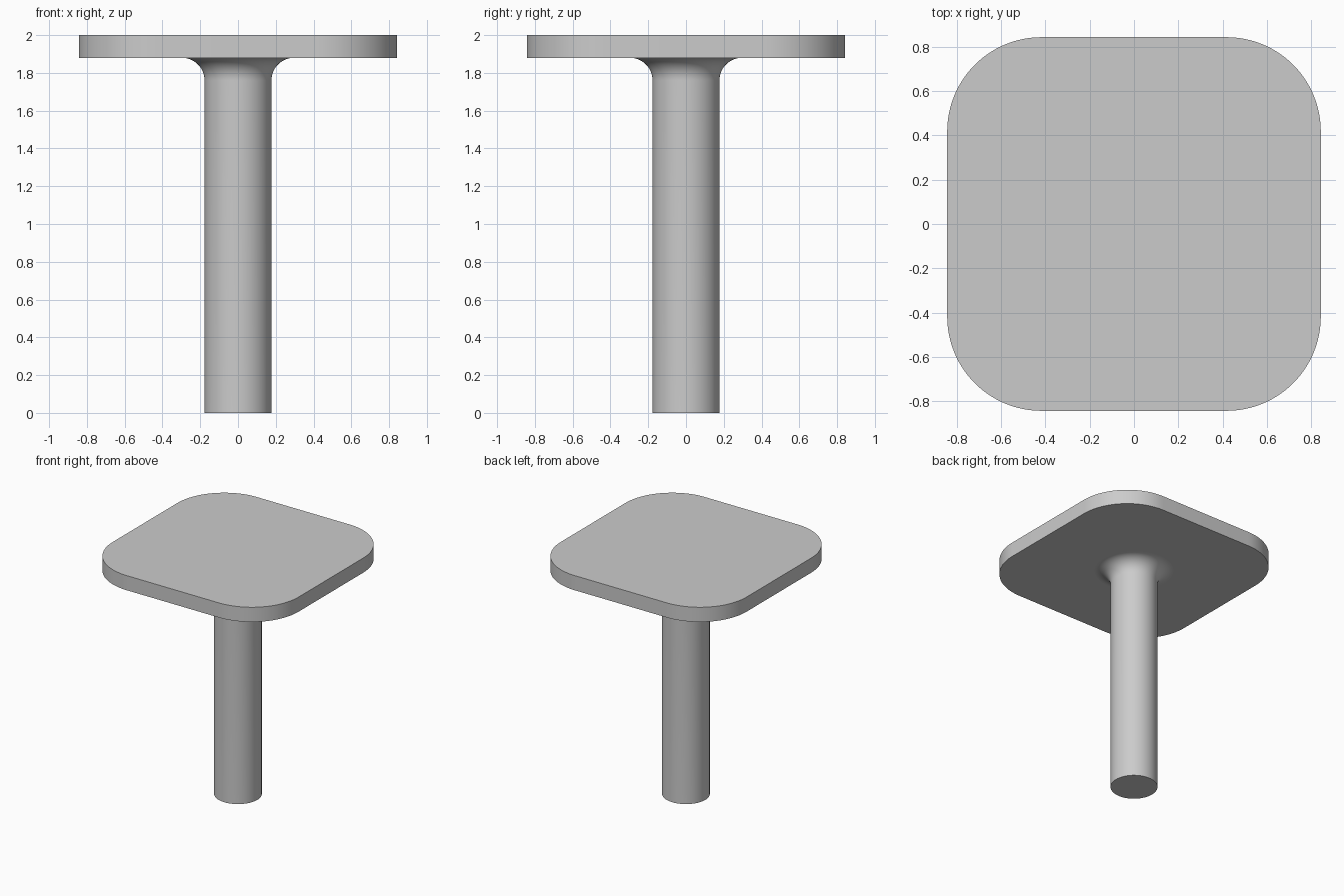
import bpy, bmesh
from math import pi, sin, cos, radians

cube = bpy.data.objects.get("Cube")
if cube:
    bpy.data.objects.remove(cube, do_unlink=True)

TOP, UNDERSIDE = 2.0, 1.88
HALF, CORNER = 0.843, 0.425
STEM_R, FILLET = 0.177, 0.12

grey = bpy.data.materials.new("light_grey")
grey.use_nodes = True
colour = (0.6, 0.6, 0.6, 1)
grey.diffuse_color = colour
grey.node_tree.nodes["Principled BSDF"].inputs["Base Color"].default_value = colour


def finish(bm, name):
    """Turn a bmesh into a smooth object with sharp edges kept."""
    bmesh.ops.recalc_face_normals(bm, faces=bm.faces)
    mesh = bpy.data.meshes.new(name)
    bm.to_mesh(mesh)
    bm.free()
    mesh.materials.append(grey)
    obj = bpy.data.objects.new(name, mesh)
    bpy.context.collection.objects.link(obj)
    bpy.ops.object.select_all(action="DESELECT")
    obj.select_set(True)
    bpy.context.view_layer.objects.active = obj
    bpy.ops.object.shade_smooth_by_angle(angle=radians(30))
    return obj


# Table top: rounded square outline, extruded upward
bm = bmesh.new()
steps = 24
centre = HALF - CORNER
outline = []
for sx, sy, start in ((1, 1, 0), (-1, 1, pi / 2), (-1, -1, pi), (1, -1, 3 * pi / 2)):
    for i in range(steps + 1):
        a = start + pi / 2 * i / steps
        outline.append(bm.verts.new((sx * centre + CORNER * cos(a),
                                     sy * centre + CORNER * sin(a), UNDERSIDE)))
base = bm.faces.new(outline)
extruded = bmesh.ops.extrude_face_region(bm, geom=[base], use_keep_orig=True)
raised = [v for v in extruded["geom"] if isinstance(v, bmesh.types.BMVert)]
bmesh.ops.translate(bm, verts=raised, vec=(0, 0, TOP - UNDERSIDE))
finish(bm, "table_top")

# Stem: straight column flaring into the underside, turned around z
bm = bmesh.new()
profile = [(0, 0), (STEM_R, 0)]
for i in range(17):
    a = pi / 2 * i / 16
    profile.append((STEM_R + FILLET * (1 - cos(a)), UNDERSIDE - FILLET * (1 - sin(a))))
points = [bm.verts.new((r, 0, z)) for r, z in profile]
edges = [bm.edges.new(pair) for pair in zip(points, points[1:])]
bmesh.ops.spin(bm, geom=points + edges, cent=(0, 0, 0), axis=(0, 0, 1),
               angle=2 * pi, steps=64, use_merge=True)
bmesh.ops.remove_doubles(bm, verts=bm.verts, dist=0.00001)
finish(bm, "stem")
